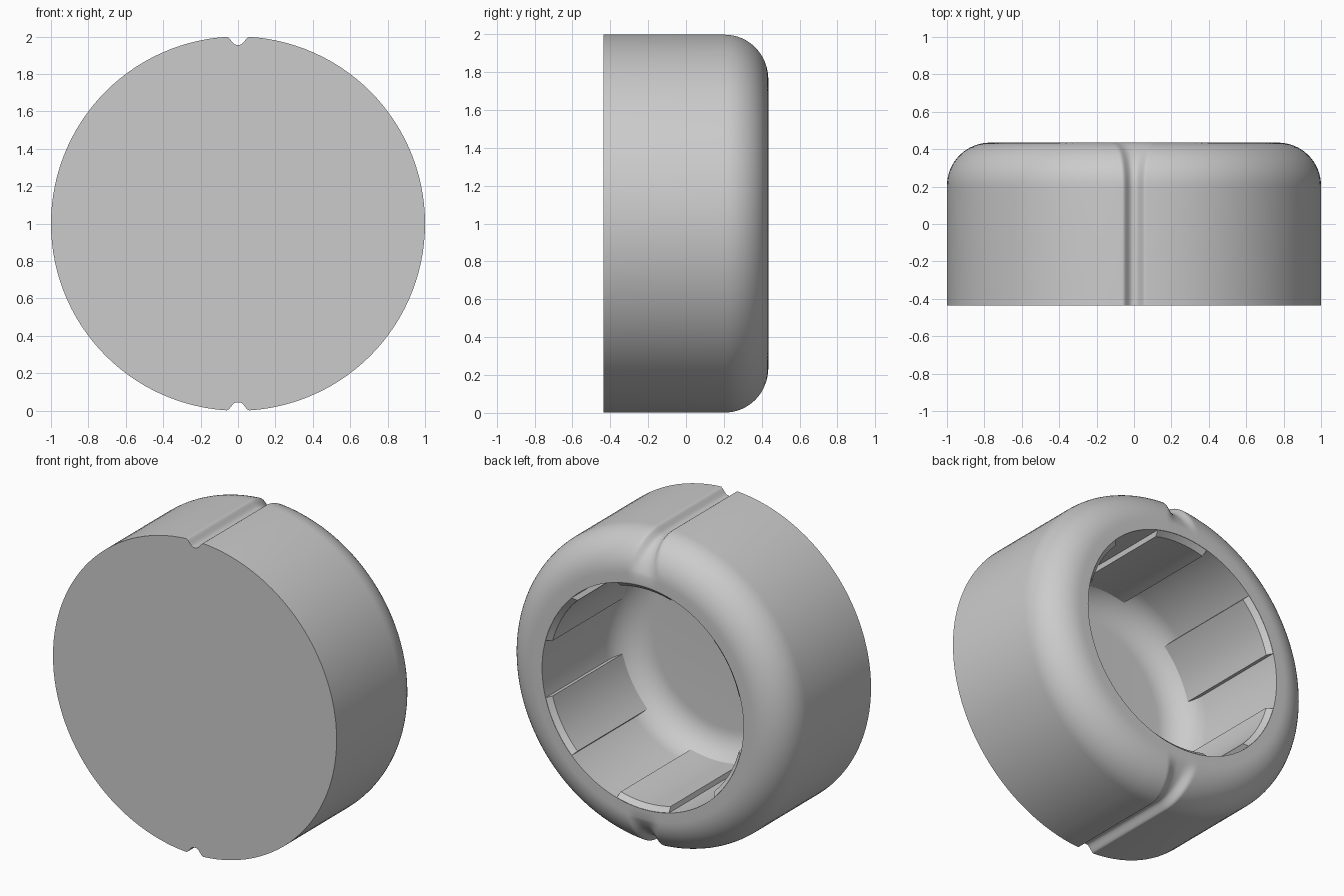
import bpy, bmesh
from math import sin, cos, pi, radians

if "Cube" in bpy.data.objects:
    bpy.data.objects.remove(bpy.data.objects["Cube"])

HALF = 0.435        # half of the depth along y
ROUND = 0.23        # outer edge rounding
HOLE = 0.71         # bore radius
FLOOR = -0.395      # y of the bore floor
COVE = 0.2          # rounding between bore and floor

grey = bpy.data.materials.new("plain_grey")
grey.use_nodes = True
grey.diffuse_color = (0.6, 0.6, 0.6, 1)
grey.node_tree.nodes["Principled BSDF"].inputs["Base Color"].default_value = (0.6, 0.6, 0.6, 1)


def finish(bm, name):
    bmesh.ops.recalc_face_normals(bm, faces=bm.faces)
    mesh = bpy.data.meshes.new(name)
    bm.to_mesh(mesh)
    bm.free()
    mesh.materials.append(grey)
    ob = bpy.data.objects.new(name, mesh)
    bpy.context.collection.objects.link(ob)
    bpy.ops.object.select_all(action='DESELECT')
    ob.select_set(True)
    bpy.context.view_layer.objects.active = ob
    bpy.ops.object.shade_smooth_by_angle(angle=radians(32))


def bridge(bm, a, b, closed=True):
    n = len(a)
    for i in range(n if closed else n - 1):
        j = (i + 1) % n
        bm.faces.new((a[i], a[j], b[j], b[i]))


# Angles round the axis, finer near the top and bottom grooves
angles = []
for base in (0, 180):
    angles += [base + 3 * i for i in range(26)]
    angles += [base + 78 + 0.4 * i for i in range(60)]
    angles += [base + 102 + 3 * i for i in range(26)]
angles = [radians(a) for a in angles]


def ring(bm, r, y, nr=0, ny=0, depth=0, width=1):
    """One ring of the body, pushed in along its normal at the grooves."""
    verts = []
    for a in angles:
        u = min(abs(r * cos(a)) / width, 1)
        d = depth * 0.5 * (1 + cos(pi * u ** 1.4))
        rad = r - d * nr
        verts.append(bm.verts.new((rad * cos(a), y - d * ny, 1 + rad * sin(a))))
    return verts


# Cup body: front face, grooved wall, rounded edge, bore and floor
bm = bmesh.new()
rings = [ring(bm, 1, -HALF, 1, 0, 0.045, 0.06)]
STEPS = 16
for i in range(STEPS + 1):
    t = i / STEPS
    c, s = cos(t * pi / 2), sin(t * pi / 2)
    rings.append(ring(bm, 1 - ROUND + ROUND * c, HALF - ROUND + ROUND * s,
                      c, s, 0.045 * (1 - t ** 3), 0.06 + 0.07 * t * t))
rings.append(ring(bm, HOLE, HALF))
for i in range(13):
    t = i / 12 * pi / 2
    rings.append(ring(bm, HOLE - COVE + COVE * cos(t), FLOOR + COVE - COVE * sin(t)))
for a, b in zip(rings, rings[1:]):
    bridge(bm, a, b)
bm.faces.new(rings[0])
bm.faces.new(rings[-1])
finish(bm, "cup_body")

# Six raised grip pads inside the bore, with a chamfered lead-in
section = [(0.725, 0.42), (0.709, 0.434), (0.68, 0.405), (0.68, -0.33), (0.725, -0.33)]
for k in range(6):
    bm = bmesh.new()
    slices = []
    for i in range(11):
        a = radians(15 + 60 * k + 3 * i)
        slices.append([bm.verts.new((r * cos(a), y, 1 + r * sin(a))) for r, y in section])
    for a, b in zip(slices, slices[1:]):
        bridge(bm, a, b)
    bm.faces.new(slices[0])
    bm.faces.new(slices[-1])
    finish(bm, "grip_pad_%d" % (k + 1))
